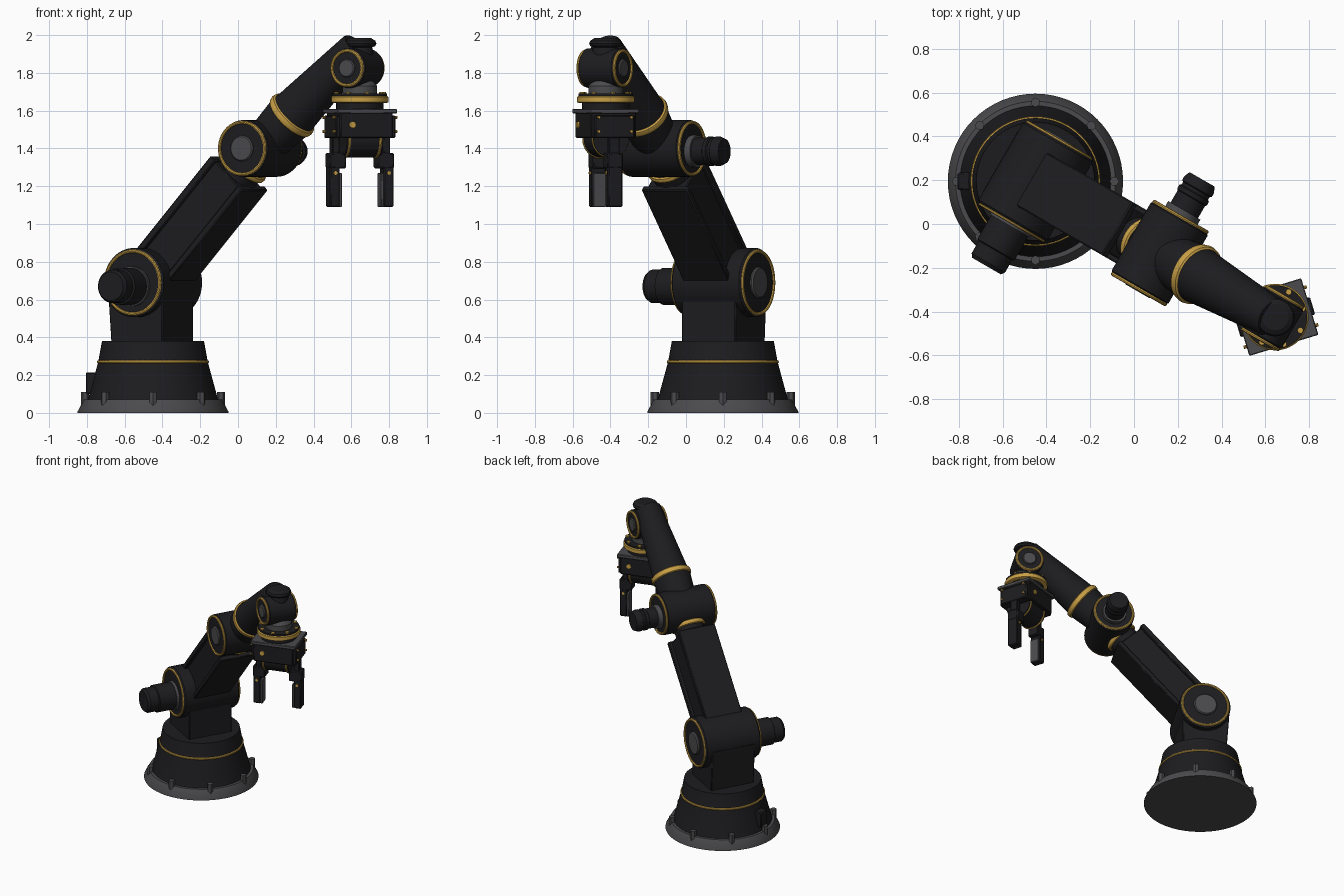
import bpy, bmesh
from math import radians, cos, sin, pi
from mathutils import Matrix, Vector

if "Cube" in bpy.data.objects:
    bpy.data.objects.remove(bpy.data.objects["Cube"])

T = Matrix.Translation


def R(deg, axis):
    return Matrix.Rotation(radians(deg), 4, axis)


def material(name, rgb):
    m = bpy.data.materials.new(name)
    m.diffuse_color = (*rgb, 1)
    m.use_nodes = True
    m.node_tree.nodes["Principled BSDF"].inputs["Base Color"].default_value = m.diffuse_color
    return m


BLACK = material("black_paint", (0.012, 0.012, 0.014))
GOLD = material("gold_trim", (0.58, 0.35, 0.06))
GREY = material("dark_metal", (0.07, 0.07, 0.075))


def finish(name, bm, mtx, mat, bevel=0.0):
    bmesh.ops.recalc_face_normals(bm, faces=bm.faces)
    me = bpy.data.meshes.new(name)
    bm.to_mesh(me)
    bm.free()
    me.transform(mtx)
    me.materials.append(mat)
    ob = bpy.data.objects.new(name, me)
    bpy.context.collection.objects.link(ob)
    if bevel:
        b = ob.modifiers.new("bevel", 'BEVEL')
        b.width = bevel
        b.segments = 1
    bpy.context.view_layer.objects.active = ob
    bpy.ops.object.select_all(action='DESELECT')
    ob.select_set(True)
    bpy.ops.object.shade_smooth_by_angle(angle=radians(30))
    return ob


def lathe(name, profile, mtx, mat, n=48, closed=False):
    """Revolve (radius, height) points about z; open profiles are capped."""
    bm = bmesh.new()
    rings = [[bm.verts.new((r * cos(2 * pi * i / n), r * sin(2 * pi * i / n), z))
              for i in range(n)] for r, z in profile]
    pairs = list(zip(rings, rings[1:]))
    if closed:
        pairs.append((rings[-1], rings[0]))
    else:
        bm.faces.new(rings[0])
        bm.faces.new(rings[-1])
    for a, b in pairs:
        for i in range(n):
            j = (i + 1) % n
            bm.faces.new((a[i], a[j], b[j], b[i]))
    return finish(name, bm, mtx, mat)


def ring(name, r, t, z, mtx, w=None):
    w = w or t
    prof = [(r + t * cos(k * pi / 4), z + w * sin(k * pi / 4)) for k in range(8)]
    return lathe(name, prof, mtx, GOLD, closed=True)


def box(name, lo, hi, mtx, mat=BLACK, bevel=0.006):
    bm = bmesh.new()
    bmesh.ops.create_cube(bm, size=1)
    for v in bm.verts:
        v.co = Vector([lo[i] if v.co[i] < 0 else hi[i] for i in range(3)])
    return finish(name, bm, mtx, mat, bevel)


def drum(name, mtx, r, h, ring_r):
    """Joint barrel with a gold ring on each end."""
    c = 0.012
    lathe(name, [(ring_r - 0.012, -h), (r - c, -h), (r, -h + c), (r, h - c), (r - c, h), (ring_r - 0.012, h)], mtx, BLACK, 64)
    for s, side in ((-1, "front"), (1, "back")):
        ring(name + "_ring_" + side, ring_r, 0.009, s * h, mtx)


# Frames: arm plane is turned 30 degrees clockwise about the base
ARM = T((-0.45, 0.195, 0)) @ R(-30, 'Z')
CROSS = R(-90, 'X')
SHOULDER = ARM @ T((0, 0, 0.69))
ELBOW = ARM @ T((0.655, 0, 1.40))
WRIST = ARM @ T((1.25, 0, 1.825))
UPPER = SHOULDER @ R(90 - 47.3, 'Y')
FORE = ELBOW @ R(90 - 42, 'Y')
HAND = T((0.645, -0.425, 0)) @ R(17, 'Z')

# Base
BASE = T((-0.45, 0.195, 0))
lathe("base_flange", [(0.40, 0), (0.40, 0.006), (0.365, 0.07)], BASE, GREY, 64)
lathe("base_cone", [(0.345, 0.068), (0.29, 0.27), (0.27, 0.38)], BASE, BLACK, 64)
ring("base_ring", 0.288, 0.009, 0.27, BASE)
for i in range(8):
    lathe("base_bolt", [(0.022, 0.04), (0.022, 0.11)], BASE @ R(45 * i, 'Z') @ T((0.36, 0, 0)), GREY, 6)
box("connector_box", (-0.355, -0.04, 0.10), (-0.26, 0.04, 0.215), BASE)

# Pedestal with sloping back
bm = bmesh.new()
prof = [(0.153, 0.37), (0.153, 0.69), (-0.185, 0.69), (-0.162, 0.37)]
f = bm.faces.new([bm.verts.new((x, -0.165, z)) for x, z in prof])
ext = bmesh.ops.extrude_face_region(bm, geom=[f])["geom"]
bmesh.ops.translate(bm, vec=(0, 0.33, 0), verts=[g for g in ext if isinstance(g, bmesh.types.BMVert)])
finish("pedestal", bm, ARM, BLACK, 0.006)

# Shoulder joint, cap and motor
S = SHOULDER @ CROSS
drum("shoulder_drum", S, 0.183, 0.215, 0.166)
lathe("shoulder_cap", [(0.083, 0.2), (0.083, 0.222), (0.076, 0.23)], S, GREY)
M = SHOULDER @ T((0, 0, -0.02)) @ R(90, 'X')
lathe("shoulder_motor_mount", [(0.105, 0.2), (0.105, 0.235)], M, GREY)
lathe("shoulder_motor", [(0.098, 0.23), (0.098, 0.36), (0.088, 0.365), (0.088, 0.43), (0.076, 0.447)], M, BLACK)

# Upper arm: core, back and belly plates, collar
box("upper_arm_core", (-0.11, -0.118, 0.0), (0.10, 0.118, 0.775), UPPER)
box("upper_arm_back_plate", (-0.138, -0.14, 0.09), (-0.10, 0.14, 0.785), UPPER)
box("upper_arm_belly_plate", (0.09, -0.14, 0.06), (0.126, 0.14, 0.782), UPPER)
lathe("upper_arm_collar", [(0.105, 0.75), (0.105, 0.92)], UPPER, BLACK)
ring("upper_arm_ring", 0.112, 0.012, 0.84, UPPER, 0.018)

# Elbow joint, cap and motor
E = ELBOW @ CROSS
drum("elbow_drum", E, 0.15, 0.19, 0.138)
lathe("elbow_cap", [(0.068, -0.18), (0.068, -0.195), (0.062, -0.202)], E, GREY)
M = E @ T((0, 0.015, 0))
lathe("elbow_motor_mount", [(0.085, 0.18), (0.085, 0.225)], M, GREY)
lathe("elbow_motor", [(0.072, 0.22), (0.072, 0.29), (0.078, 0.295), (0.078, 0.315), (0.07, 0.32), (0.07, 0.335),
                      (0.078, 0.34), (0.078, 0.36), (0.066, 0.388)], M, BLACK)

# Tapered forearm
lathe("forearm", [(0.115, 0.05), (0.135, 0.26), (0.128, 0.29), (0.092, 0.79), (0.084, 0.80)], FORE, BLACK)
ring("forearm_ring", 0.132, 0.012, 0.262, FORE, 0.022)

# Wrist joint, end caps and top motor
W = WRIST @ CROSS
drum("wrist_drum", W, 0.105, 0.11, 0.092)
for s in (-1, 1):
    lathe("wrist_cap", [(0.048, s * 0.1), (0.048, s * 0.114), (0.043, s * 0.12)], W, GREY)
lathe("wrist_top_motor", [(0.07, 1.88), (0.07, 1.92), (0.065, 1.935), (0.082, 1.942), (0.088, 1.955),
                          (0.082, 1.97), (0.06, 1.984)], HAND, BLACK)

# Tool flange
lathe("tool_neck", [(0.07, 1.76), (0.092, 1.73), (0.092, 1.67)], HAND, GREY)
lathe("tool_flange_top", [(0.145, 1.675), (0.145, 1.69)], HAND, BLACK)
lathe("tool_flange", [(0.14, 1.64), (0.152, 1.645), (0.152, 1.672), (0.146, 1.678)], HAND, GOLD)
lathe("tool_flange_base", [(0.125, 1.60), (0.125, 1.645)], HAND, BLACK)
for i in range(8):
    lathe("flange_bolt", [(0.014, 1.67), (0.014, 1.70)], HAND @ R(45 * i, 'Z') @ T((0.13, 0, 0)), GOLD, 8)

# Gripper body with guide rods and cross barrel
box("gripper_top_plate", (-0.165, -0.135, 1.585), (0.165, 0.135, 1.61), HAND, GREY, 0.004)
box("gripper_body", (-0.145, -0.125, 1.455), (0.145, 0.125, 1.59), HAND)
box("gripper_side_block", (-0.165, -0.11, 1.455), (0.165, 0.11, 1.575), HAND)
for y in (-0.09, 0.09):
    for z in (1.49, 1.565):
        lathe("guide_rod", [(0.008, -0.178), (0.008, 0.178)], HAND @ T((0, y, z)) @ R(90, 'Y'), GOLD, 10)
for s in (-1, 1):
    lathe("gripper_button", [(0.018, 0.12), (0.018, 0.135)], HAND @ T((s * 0.08, 0, 1.525)) @ R(-90 * s, 'X')
          if s > 0 else HAND @ T((-0.08, 0, 1.525)) @ R(90, 'X'), GOLD, 16)
B = HAND @ T((0, 0, 1.45)) @ R(90, 'Y')
lathe("gripper_barrel", [(0.098, -0.1), (0.098, 0.1)], B, BLACK)
for s in (-1, 1):
    ring("gripper_barrel_ring", 0.096, 0.008, s * 0.085, B)

# Two mirrored fingers
for s in (-1, 1):
    F = HAND @ R(0 if s > 0 else 180, 'Z')
    box("finger_knuckle", (0.088, -0.042, 1.295), (0.178, 0.042, 1.375), F)
    box("finger_link", (0.12, -0.03, 1.36), (0.16, 0.03, 1.47), F)
    box("finger", (0.122, -0.04, 1.09), (0.176, 0.04, 1.31), F)
    box("finger_pad", (0.108, -0.034, 1.09), (0.126, 0.034, 1.27), F, GREY, 0.003)
    lathe("finger_pin", [(0.01, -0.046), (0.01, 0.046)], F @ T((0.148, 0, 1.27)) @ R(90, 'X'), GOLD, 12)
